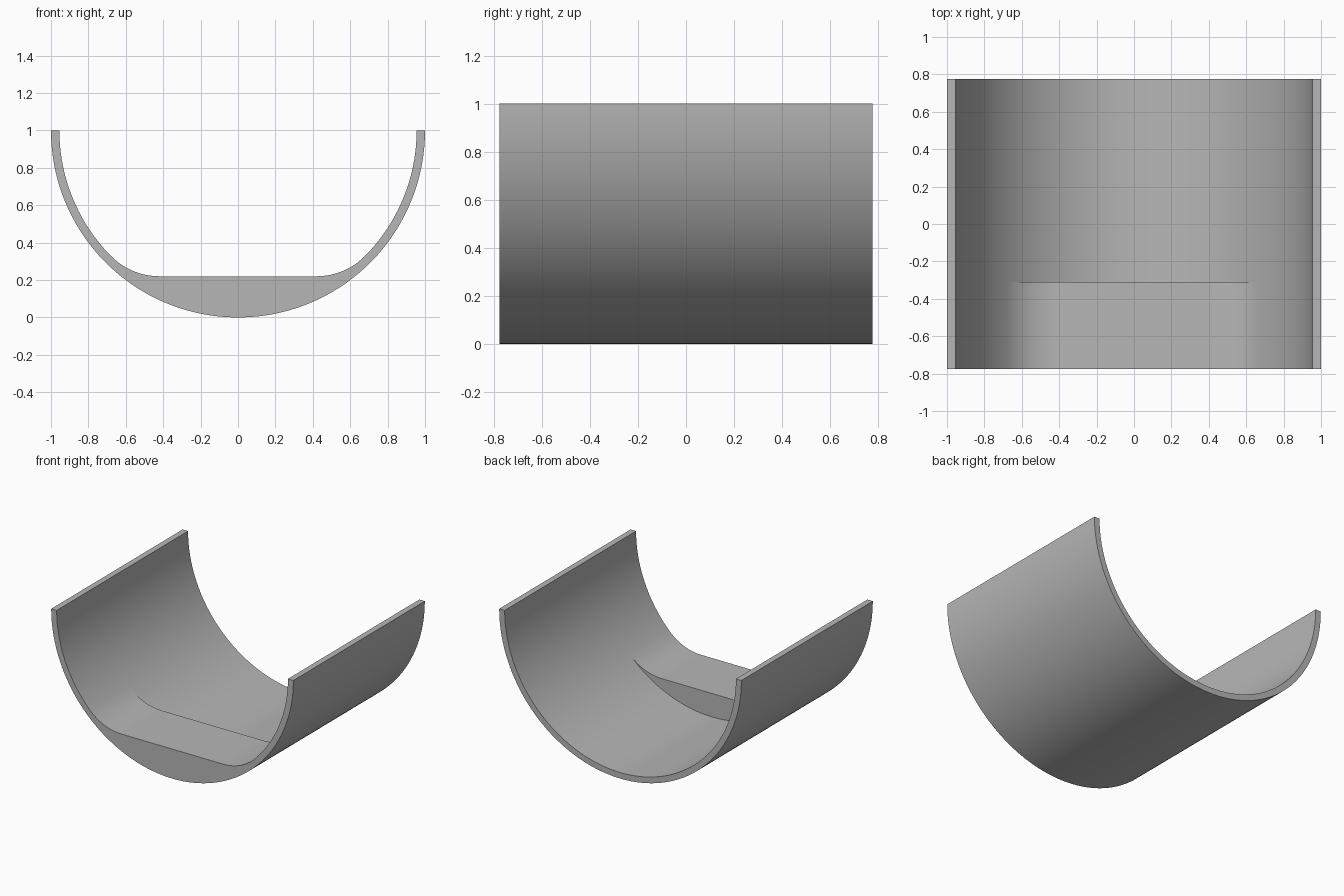
import bpy, bmesh
from math import sin, cos, sqrt, radians, atan2, hypot

cube = bpy.data.objects.get("Cube")
if cube:
    bpy.data.objects.remove(cube)

OUTER, INNER = 1.0, 0.955        # shell radii, axis at z = 1
FRONT, STEP, BACK = -0.775, -0.31, 0.775
FLOOR_DROP, FLOOR_HALF = 0.78, 0.42   # floor below the axis, half width of its flat
SEGMENTS = 120

# Fillet arc tangent to both the flat floor and the inner wall
fillet = (INNER**2 - FLOOR_HALF**2 - FLOOR_DROP**2) / (2 * (INNER - FLOOR_DROP))
fillet_dist = INNER - fillet
fillet_angle = atan2(FLOOR_HALF, FLOOR_DROP - fillet)
flat_angle = atan2(FLOOR_HALF, FLOOR_DROP)


def floor_radius(angle):
    """Distance from the axis to the raised floor at an angle from straight down."""
    a = abs(angle)
    if a <= flat_angle:
        return FLOOR_DROP / cos(a)
    if a >= fillet_angle:
        return INNER
    d = fillet_angle - a
    return fillet_dist * cos(d) + sqrt(fillet**2 - (fillet_dist * sin(d))**2)


bm = bmesh.new()
angles = [radians(-90 + 180 * i / SEGMENTS) for i in range(SEGMENTS + 1)]


def ring(radius, y):
    return [bm.verts.new((radius(a) * sin(a), y, 1 - radius(a) * cos(a))) for a in angles]


# Closed loop of rings: outer shell, front end, raised floor, step, inner wall, back end
rings = [
    ring(lambda a: OUTER, BACK),
    ring(lambda a: OUTER, FRONT),
    ring(floor_radius, FRONT),
    ring(floor_radius, STEP),
    ring(lambda a: INNER, STEP),
    ring(lambda a: INNER, BACK),
]
for r, s in zip(rings, rings[1:] + rings[:1]):
    for i in range(SEGMENTS):
        bm.faces.new((r[i], r[i + 1], s[i + 1], s[i]))

# Flat rims along the two upper edges
for end in (0, -1):
    bm.faces.new([rings[k][end] for k in (0, 1, 2, 3, 5)])

# Merge the step where it fades into the wall
bmesh.ops.remove_doubles(bm, verts=bm.verts, dist=0.00005)
bmesh.ops.recalc_face_normals(bm, faces=bm.faces)

mesh = bpy.data.meshes.new("half_pipe_with_floor")
bm.to_mesh(mesh)
bm.free()
trough = bpy.data.objects.new("half_pipe_with_floor", mesh)
bpy.context.collection.objects.link(trough)

# Plain grey material
grey = bpy.data.materials.new("plain_grey")
grey.use_nodes = True
colour = (0.47, 0.47, 0.47, 1)
grey.diffuse_color = colour
grey.node_tree.nodes["Principled BSDF"].inputs["Base Color"].default_value = colour
mesh.materials.append(grey)

bpy.ops.object.select_all(action='DESELECT')
trough.select_set(True)
bpy.context.view_layer.objects.active = trough
bpy.ops.object.shade_smooth_by_angle(angle=radians(30))
